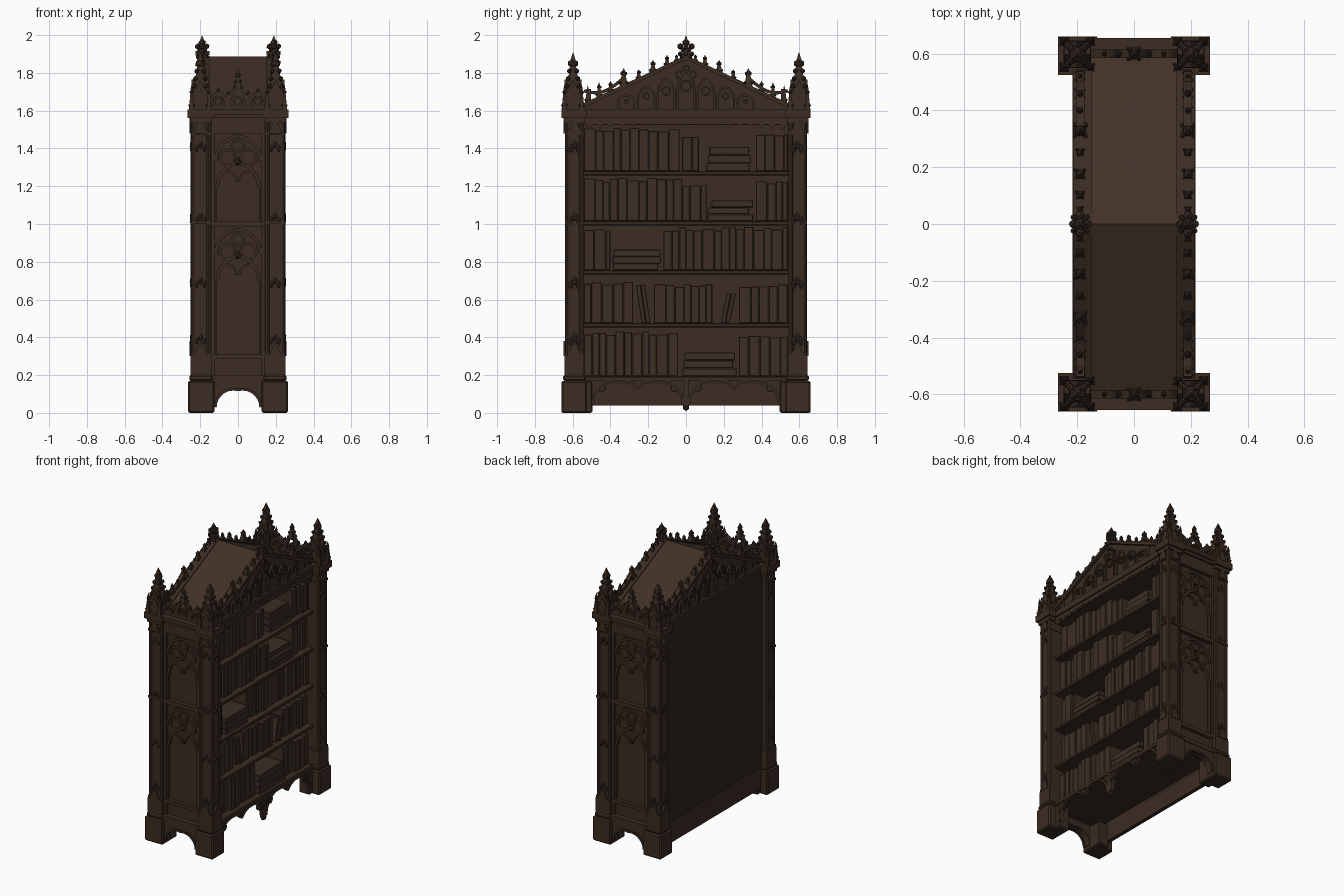
import bpy, bmesh, math, random
from mathutils import Matrix, Vector

random.seed(7)
if "Cube" in bpy.data.objects:
    bpy.data.objects.remove(bpy.data.objects["Cube"])


def material(name, rgb):
    m = bpy.data.materials.new(name)
    m.use_nodes = True
    m.diffuse_color = (*rgb, 1)
    m.node_tree.nodes["Principled BSDF"].inputs["Base Color"].default_value = (*rgb, 1)
    return m


WOOD = material("dark oak", (0.043, 0.025, 0.016))
ROOF = material("roof oak", (0.052, 0.031, 0.020))
PANEL = material("shadowed back board", (0.028, 0.018, 0.012))
BOOK = material("brown leather", (0.046, 0.027, 0.018))
SIDES = (-1, 1)
CORNERS = [(sx, sy) for sx in SIDES for sy in SIDES]


def finish(name, bm, mat, bevel=0):
    bmesh.ops.recalc_face_normals(bm, faces=bm.faces)
    mesh = bpy.data.meshes.new(name)
    bm.to_mesh(mesh)
    bm.free()
    mesh.materials.append(mat)
    ob = bpy.data.objects.new(name, mesh)
    bpy.context.collection.objects.link(ob)
    if bevel:
        mod = ob.modifiers.new("soft edges", 'BEVEL')
        mod.width, mod.segments = bevel, 1


def box(bm, x, y, z, tilt=0):
    mid = Vector([(a + b) / 2 for a, b in (x, y, z)])
    size = [abs(b - a) for a, b in (x, y, z)]
    mat = Matrix.Translation(mid) @ Matrix.Rotation(tilt, 4, 'X') @ Matrix.Diagonal((*size, 1))
    bmesh.ops.create_cube(bm, size=1, matrix=mat)


def corner_box(bm, x, y, z):
    for sx, sy in CORNERS:
        box(bm, [sx * v for v in x], [sy * v for v in y], z)


def prism(bm, pts, axis, lo, hi):
    """Extrude an outline of (across, height) points along x or y."""
    def place(p, d):
        return bm.verts.new((d, p[0], p[1]) if axis == 'x' else (p[0], d, p[1]))
    a, b = [[place(p, d) for p in pts] for d in (lo, hi)]
    bm.faces.new(a)
    bm.faces.new(b)
    for i in range(len(pts)):
        j = (i + 1) % len(pts)
        bm.faces.new((a[i], a[j], b[j], b[i]))


def strip(bm, pts, axis, lo, hi, w=0.014):
    """Moulding of width w following a path of points."""
    pts = [Vector(p) for p in pts]
    inner, outer = [], []
    for i, p in enumerate(pts):
        d = (pts[min(i + 1, len(pts) - 1)] - pts[max(i - 1, 0)]).normalized()
        n = Vector((-d.y, d.x)) * w / 2
        inner.append(p - n)
        outer.append(p + n)
    for i in range(len(pts) - 1):
        prism(bm, (inner[i], inner[i + 1], outer[i + 1], outer[i]), axis, lo, hi)


def arch(mid, half, spring, rise, n=7):
    r = (half * half + rise * rise) / (2 * half)
    end = math.atan2(rise, r - half)
    side = [(half - r + r * math.cos(end * i / n), spring + r * math.sin(end * i / n)) for i in range(n + 1)]
    return [(mid + u, v) for u, v in side] + [(mid - u, v) for u, v in side[-2::-1]]


def ring(mid, z, r, n=12):
    return [(mid + r * math.cos(math.tau * i / n), z + r * math.sin(math.tau * i / n)) for i in range(n + 1)]


def knob(bm, x, y, z, r, stretch=1):
    mat = Matrix.Translation((x, y, z)) @ Matrix.Diagonal((1, 1, stretch, 1))
    bmesh.ops.create_icosphere(bm, subdivisions=1, radius=r, matrix=mat)


def cone(bm, x, y, z, r1, r2, h, sides=4):
    mat = Matrix.Translation((x, y, z + h / 2)) @ Matrix.Rotation(math.pi / 4, 4, 'Z')
    bmesh.ops.create_cone(bm, cap_ends=True, segments=sides, radius1=r1, radius2=r2, depth=h, matrix=mat)


def spire(bm, x, y, z, r, h, rows=2):
    """Tapered pinnacle with leafy knobs and a finial."""
    cone(bm, x, y, z, r, r * 0.25, h * 0.85)
    for row in range(rows):
        t = (row + 0.5) / (rows + 1)
        for dx, dy in CORNERS:
            d = r * (1 - t * 0.75) * 0.72
            knob(bm, x + dx * d, y + dy * d, z + h * t * 0.8, r * 0.28)
    knob(bm, x, y, z + h * 0.7, r * 0.6, 0.8)
    cone(bm, x, y, z + h * 0.76, r * 0.45, 0, h * 0.24)


# Feet and stepped plinths
bm = bmesh.new()
corner_box(bm, (0.125, 0.265), (0.525, 0.66), (0, 0.17))
corner_box(bm, (0.125, 0.21), (0.495, 0.6), (0, 0.17))
corner_box(bm, (0.135, 0.258), (0.53, 0.65), (0.17, 0.2))
finish("corner_feet", bm, WOOD, bevel=0.008)

# Corner posts with slim columns, gablets and leaf bosses
bm = bmesh.new()
corner_box(bm, (0.145, 0.243), (0.545, 0.632), (0.19, 1.57))
corner_box(bm, (0.14, 0.252), (0.54, 0.642), (0.2, 0.3))
for z in (0.3, 1.0, 1.47):
    corner_box(bm, (0.143, 0.25), (0.542, 0.64), (z, z + 0.015))
for sx, sy in CORNERS:
    for x, y in ((0.238, 0.627), (0.238, 0.555), (0.155, 0.627)):
        cone(bm, sx * x, sy * y, 0.3, 0.013, 0.013, 1.25, 8)
    for z in (0.3, 1.48):
        peak = [(0.16, z), (0.235, z), (0.198, z + 0.08)]
        prism(bm, [(sx * a, b) for a, b in peak], 'y', sy * 0.63, sy * 0.648)
        prism(bm, [(sy * (a + 0.392), b) for a, b in peak], 'x', sx * 0.24, sx * 0.256)
    for z in (0.4, 0.7, 1.04, 1.42):
        for d in (-0.02, 0, 0.02):
            knob(bm, sx * 0.243, sy * (0.59 + d), z - abs(d), 0.014, 1.8)
            knob(bm, sx * (0.197 + d), sy * 0.632, z - abs(d), 0.011, 1.8)
finish("corner_posts", bm, WOOD)

# Carcass: end walls, shelves, lining and back board
bm = bmesh.new()
for s in SIDES:
    box(bm, (-0.2, 0.2), (s * 0.55, s * 0.6), (0.17, 1.58))
    for z0, z1, out in ((0.17, 0.2, 0.64), (0.285, 0.31, 0.625), (0.985, 1.015, 0.628), (1.48, 1.56, 0.625)):
        box(bm, (-0.15, 0.15), (s * 0.59, s * out), (z0, z1))
    for sx in SIDES:
        box(bm, (sx * 0.125, sx * 0.15), (s * 0.59, s * 0.62), (0.2, 1.56))
finish("end_walls", bm, WOOD)
SHELVES = (0.185, 0.465, 0.745, 1.005, 1.27)
bm = bmesh.new()
for z in SHELVES + (1.535,):
    box(bm, (-0.19, 0.205), (-0.55, 0.55), (z - 0.012, z + 0.01))
finish("shelves", bm, WOOD, bevel=0.004)
bm = bmesh.new()
box(bm, (-0.195, -0.185), (-0.55, 0.55), (0.18, 1.55))
finish("inner_lining", bm, WOOD)
bm = bmesh.new()
box(bm, (-0.21, -0.19), (-0.55, 0.55), (0.15, 1.56))
finish("back_board", bm, PANEL)

# Tracery on the end walls, two tiers on each
bm = bmesh.new()
for s in SIDES:
    lo, hi = s * 0.595, s * 0.616
    for top, floor in ((1.475, 1.015), (0.98, 0.31)):
        strip(bm, arch(0, 0.118, top - 0.14, 0.13), 'y', lo, hi, 0.018)
        strip(bm, arch(0, 0.11, top - 0.28, 0.13), 'y', lo, hi, 0.018)
        for x in (-0.055, 0.055):
            strip(bm, ring(x, top - 0.125, 0.042), 'y', lo, hi)
            strip(bm, arch(x, 0.048, top - 0.25, 0.055, 4), 'y', lo, hi, 0.012)
            box(bm, (x * 2.2, x * 2), (lo, hi), (floor, top - 0.27))
        strip(bm, ring(0, top - 0.06, 0.03), 'y', lo, hi)
        knob(bm, 0, s * 0.61, top - 0.145, 0.02)
finish("end_tracery", bm, WOOD)

# Arched aprons between the feet
bm = bmesh.new()
for s in SIDES:
    curve = arch(0, 0.12, 0.03, 0.092)
    prism(bm, [(0.14, 0.19), (0.14, 0.03)] + curve + [(-0.14, 0.03), (-0.14, 0.19)], 'y', s * 0.585, s * 0.635)
    strip(bm, curve, 'y', s * 0.63, s * 0.643, 0.014)
    curve = arch(s * 0.255, 0.24, 0.045, 0.085)
    ends = [(s * 0.255 + d, z) for d, z in ((0.255, 0.19), (0.255, 0.045), (-0.255, 0.045), (-0.255, 0.19))]
    prism(bm, ends[:2] + curve + ends[2:], 'x', 0.18, 0.205)
    strip(bm, curve, 'x', 0.19, 0.213, 0.014)
    for y in (0.06, 0.45):
        strip(bm, ring(s * y, 0.135, 0.022), 'x', 0.2, 0.211, 0.008)
box(bm, (0.182, 0.213), (-0.013, 0.013), (0.03, 0.18))
knob(bm, 0.197, 0, 0.03, 0.02)
box(bm, (0.18, 0.215), (-0.53, 0.53), (0.17, 0.19))
box(bm, (-0.217, -0.19), (-0.53, 0.53), (0.04, 0.19))
finish("aprons", bm, WOOD)

# Cornice with hanging cusps and corner caps
bm = bmesh.new()
for z0, z1, x, y in ((1.535, 1.56, 0.207, 0.625), (1.56, 1.58, 0.217, 0.64), (1.58, 1.605, 0.212, 0.655)):
    for s in SIDES:
        box(bm, (s * 0.15, s * x), (-0.57, 0.57), (z0, z1))
        box(bm, (-0.17, 0.17), (s * 0.55, s * y), (z0, z1))
corner_box(bm, (0.138, 0.255), (0.535, 0.648), (1.535, 1.56))
corner_box(bm, (0.13, 0.267), (0.525, 0.66), (1.56, 1.605))
for s in SIDES:
    for i in range(-9, 10):
        y = i * 0.057
        drop = 0.012 + 0.03 * (abs(i) / 9) ** 3
        prism(bm, [(y - 0.026, 1.54), (y + 0.026, 1.54), (y, 1.535 - drop)], 'x', s * 0.195, s * 0.206)
finish("cornice", bm, WOOD)

# Pitched roof
bm = bmesh.new()
prism(bm, [(-0.585, 1.59), (0.585, 1.59), (0.585, 1.61), (0, 1.888), (-0.585, 1.61)], 'x', -0.16, 0.16)
finish("roof", bm, ROOF)

# Gables with carved arcades, copings and pierced cresting
def slope(y):
    return 1.882 - 0.47 * abs(y)


bm = bmesh.new()
for s in SIDES:
    prism(bm, [(-0.54, 1.6), (0.54, 1.6), (0.54, slope(0.54)), (0, slope(0)), (-0.54, slope(0.54))],
          'x', s * 0.155, s * 0.195)
    strip(bm, [(-0.54, slope(0.54)), (0, slope(0)), (0.54, slope(0.54))], 'x', s * 0.15, s * 0.215, 0.022)
    lo, hi = s * 0.19, s * 0.208
    for i in range(-4, 5):
        y = i * 0.105
        room = slope(abs(y) + 0.045) - 1.64
        if room > 0.03:
            strip(bm, arch(y, 0.044, 1.61 + room * 0.45, room * 0.5, 5), 'x', lo, hi, 0.012)
            for d in (-0.044, 0.044):
                box(bm, (lo, hi), (y + d - 0.006, y + d + 0.006), (1.6, 1.61 + room * 0.47))
            strip(bm, ring(y, 1.61 + room * 0.55, room * 0.13, 8), 'x', lo, hi, 0.008)
    for d in (-0.035, 0, 0.035):
        strip(bm, ring(d, 1.79 + 0.03 * (d == 0), 0.019, 8), 'x', lo, hi, 0.008)
    for t in SIDES:
        sag = [(t * (0.34 + 0.02 * i), 1.765 - 0.006 * i - 0.035 * math.sin(math.pi * i / 10)) for i in range(11)]
        strip(bm, sag, 'x', s * 0.175, s * 0.205, 0.017)
        for y in (0.38, 0.46, 0.51):
            box(bm, (s * 0.18, s * 0.2), (t * y - 0.008, t * y + 0.008), (1.62, 1.715))
finish("gables", bm, WOOD)

# Pinnacles along the gables
bm = bmesh.new()
for s in SIDES:
    for t in SIDES:
        for y, r, h in ((0.05, .016, .04), (0.1, .022, .06), (0.175, .026, .07), (0.25, .021, .055),
                        (0.33, .033, .1), (0.4, .021, .065), (0.46, .023, .085), (0.52, .022, .095)):
            spire(bm, s * 0.19, t * y, slope(y), r, h, 1)
    spire(bm, s * 0.19, 0, 1.865, 0.038, 0.135)
    for d in SIDES:
        for z, r in ((1.94, 0.018), (1.9, 0.014)):
            knob(bm, s * 0.19, d * 0.03, z, r)
            knob(bm, s * 0.19 + d * 0.024, 0, z, r * 0.9)
    box(bm, (s * 0.15, s * 0.225), (-0.009, 0.009), (1.895, 1.915))
finish("gable_pinnacles", bm, WOOD)

# Corner turrets with gablets and spires
bm = bmesh.new()
for sx, sy in CORNERS:
    x, y = sx * 0.2, sy * 0.598
    box(bm, (x - 0.042, x + 0.042), (y - 0.042, y + 0.042), (1.6, 1.71))
    gablet = [(-0.04, 1.685), (0.04, 1.685), (0, 1.765)]
    prism(bm, [(x + a, b) for a, b in gablet], 'y', y - 0.046, y + 0.046)
    prism(bm, [(y + a, b) for a, b in gablet], 'x', x - 0.046, x + 0.046)
    strip(bm, arch(x, 0.025, 1.66, 0.045, 4), 'y', y - 0.049, y + 0.049, 0.008)
    strip(bm, arch(y, 0.025, 1.66, 0.045, 4), 'x', x - 0.049, x + 0.049, 0.008)
    spire(bm, x, y, 1.71, 0.05, 0.2, 3)
    for dx, dy in CORNERS:
        spire(bm, x + dx * 0.046, y + dy * 0.046, 1.6, 0.021, 0.14, 1)
finish("corner_turrets", bm, WOOD)

# Pierced parapets on the two ends
bm = bmesh.new()
for s in SIDES:
    lo, hi = s * 0.585, s * 0.615
    box(bm, (-0.16, 0.16), (lo, hi), (1.6, 1.63))
    for x in (-0.105, 0, 0.105):
        strip(bm, arch(x, 0.048, 1.62, 0.075 + 0.04 * (x == 0)), 'y', lo, hi, 0.018)
        strip(bm, ring(x, 1.65, 0.022, 8), 'y', lo, hi, 0.012)
    spire(bm, 0, s * 0.6, 1.71, 0.03, 0.11)
    for x in (-0.105, -0.053, 0.053, 0.105):
        spire(bm, x, s * 0.6, 1.65 + 0.3 * (abs(x) - 0.053), 0.018, 0.06, 1)
finish("end_parapets", bm, WOOD)

# Books: upright runs, flat stacks and leaning volumes on each shelf
ROWS = (
    (("run", -0.54, -0.03, 0.24), ("stack", -0.02, 0.27, 0.125), ("run", 0.28, 0.54, 0.22)),
    (("run", -0.54, -0.28, 0.22), ("lean", -0.25, -0.2, 0.21), ("run", -0.17, 0.14, 0.21),
     ("lean", 0.2, 0.25, 0.17), ("run", 0.28, 0.54, 0.21)),
    (("run", -0.54, -0.4, 0.22), ("stack", -0.39, -0.13, 0.11), ("run", -0.12, 0.54, 0.23)),
    (("run", -0.54, -0.02, 0.23), ("run", -0.02, 0.11, 0.19), ("stack", 0.11, 0.36, 0.11), ("run", 0.37, 0.54, 0.21)),
    (("run", -0.54, -0.02, 0.23), ("run", -0.02, 0.07, 0.19), ("stack", 0.1, 0.36, 0.13), ("run", 0.37, 0.54, 0.2)),
)
bm = bmesh.new()
for shelf, row in zip(SHELVES, ROWS):
    floor = shelf + 0.01
    for kind, y0, y1, tall in row:
        if kind == "stack":
            for i in range(3):
                a, b = random.uniform(0, 0.03), random.uniform(0, 0.03)
                box(bm, (-0.03, 0.185 - a), (y0 + a, y1 - b), (floor + tall * i / 3, floor + tall * (i + 0.97) / 3))
            continue
        y = y0
        while y < y1 - 0.015:
            wide = 0.024 if kind == "lean" else min(random.uniform(0.035, 0.065), y1 - y)
            high = tall * random.uniform(0.9, 1.0)
            tilt = (0.14 if y0 < 0 else -0.2) if kind == "lean" else 0
            box(bm, (-0.03, random.uniform(0.15, 0.175)), (y, y + wide - 0.001), (floor, floor + high), tilt)
            y += wide
finish("books", bm, BOOK, bevel=0.003)
